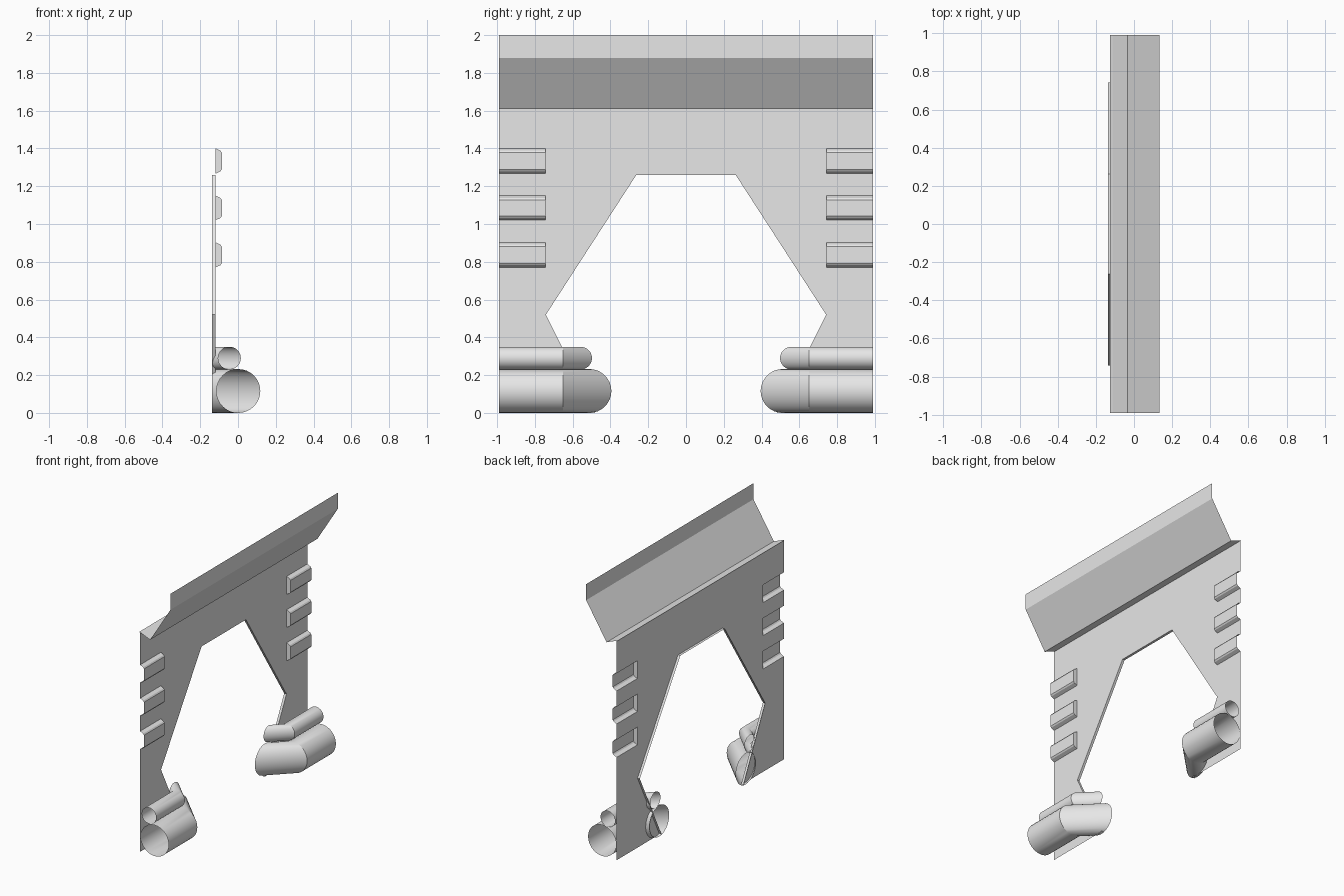
import bpy, math

if "Cube" in bpy.data.objects:
    bpy.data.objects.remove(bpy.data.objects["Cube"], do_unlink=True)

EDGE = 0.99          # half length of the panel along y
WALL_X = -0.118      # plane of the sheet
BACK_X = -0.137      # back edge of the opening rim and pipe ends

grey = bpy.data.materials.new("light_grey")
grey.use_nodes = True
grey.diffuse_color = (0.8, 0.8, 0.8, 1)
grey.node_tree.nodes["Principled BSDF"].inputs["Base Color"].default_value = (0.8, 0.8, 0.8, 1)


def build(name, verts, faces, smooth=False):
    """Make one half of a part and mirror it across y."""
    mesh = bpy.data.meshes.new(name)
    mesh.from_pydata(verts, [], faces)
    mesh.materials.append(grey)
    obj = bpy.data.objects.new(name, mesh)
    bpy.context.collection.objects.link(obj)
    mirror = obj.modifiers.new("mirror", "MIRROR")
    mirror.use_axis = (False, True, False)
    mirror.use_clip = True
    if smooth:
        bpy.ops.object.select_all(action="DESELECT")
        obj.select_set(True)
        bpy.context.view_layer.objects.active = obj
        bpy.ops.object.shade_smooth_by_angle(angle=math.radians(25))
    return obj


def loft(rings, closed=False):
    """Skin a list of equal-length point rows with quads."""
    n = len(rings[0])
    verts = [p for ring in rings for p in ring]
    faces = []
    for r in range(len(rings) - 1):
        for i in range(n if closed else n - 1):
            j = (i + 1) % n
            faces.append((r * n + i, r * n + j, (r + 1) * n + j, (r + 1) * n + i))
    return verts, faces


# Wall sheet with the opening and notches for the pressed ribs
opening = [(0, 1.26), (0.263, 1.26), (0.742, 0.52), (0.482, 0)]
ribs = [(0.77, 0.903), (1.02, 1.15), (1.267, 1.4)]
RIB_END = 0.745
outline = opening + [(EDGE, 0)]
for low, high in ribs:
    outline += [(EDGE, low), (RIB_END, low), (RIB_END, high), (EDGE, high)]
outline += [(EDGE, 1.64), (0, 1.64)]
build("wall_sheet", [(WALL_X, y, z) for y, z in outline], [tuple(range(len(outline)))])

# Rim folded back around the opening
build("opening_rim", *loft([[(x, y, z) for y, z in opening] for x in (WALL_X, BACK_X)]))

# Pressed ribs along both side edges, open at the outer end
for k, (low, high) in enumerate(ribs):
    profile = [(WALL_X, low), (-0.093, low + 0.012), (-0.086, low + 0.022),
               (-0.086, high - 0.022), (-0.093, high - 0.012), (WALL_X, high)]
    verts, faces = loft([[(x, y, z) for x, z in profile] for y in (EDGE, RIB_END)])
    n = len(profile)
    faces.append(tuple(range(n, 2 * n)))
    build(f"side_rib_{k + 1}", verts, faces)

# Folded flashing along the top
fold = [(-0.126, 1.645), (-0.11, 1.64), (-0.035, 1.61), (0.134, 1.88), (0.134, 2.0)]
build("top_flashing", *loft([[(x, y, z) for x, z in fold] for y in (EDGE, 0)]))


# Open pipes that turn through the wall at 45 degrees
def pipe(name, cx, cz, radius, bend_y=0.65, sides=32):
    circle = [(cx + radius * math.cos(2 * math.pi * i / sides),
               cz + radius * math.sin(2 * math.pi * i / sides)) for i in range(sides)]
    rings = [[(x, EDGE, z) for x, z in circle],
             [(x, bend_y, z) for x, z in circle],
             [(BACK_X, bend_y - (x - BACK_X), z) for x, z in circle]]
    build(name, *loft(rings, closed=True), smooth=True)


pipe("large_pipe", 0.002, 0.116, 0.116)
pipe("small_pipe", -0.045, 0.29, 0.06)
